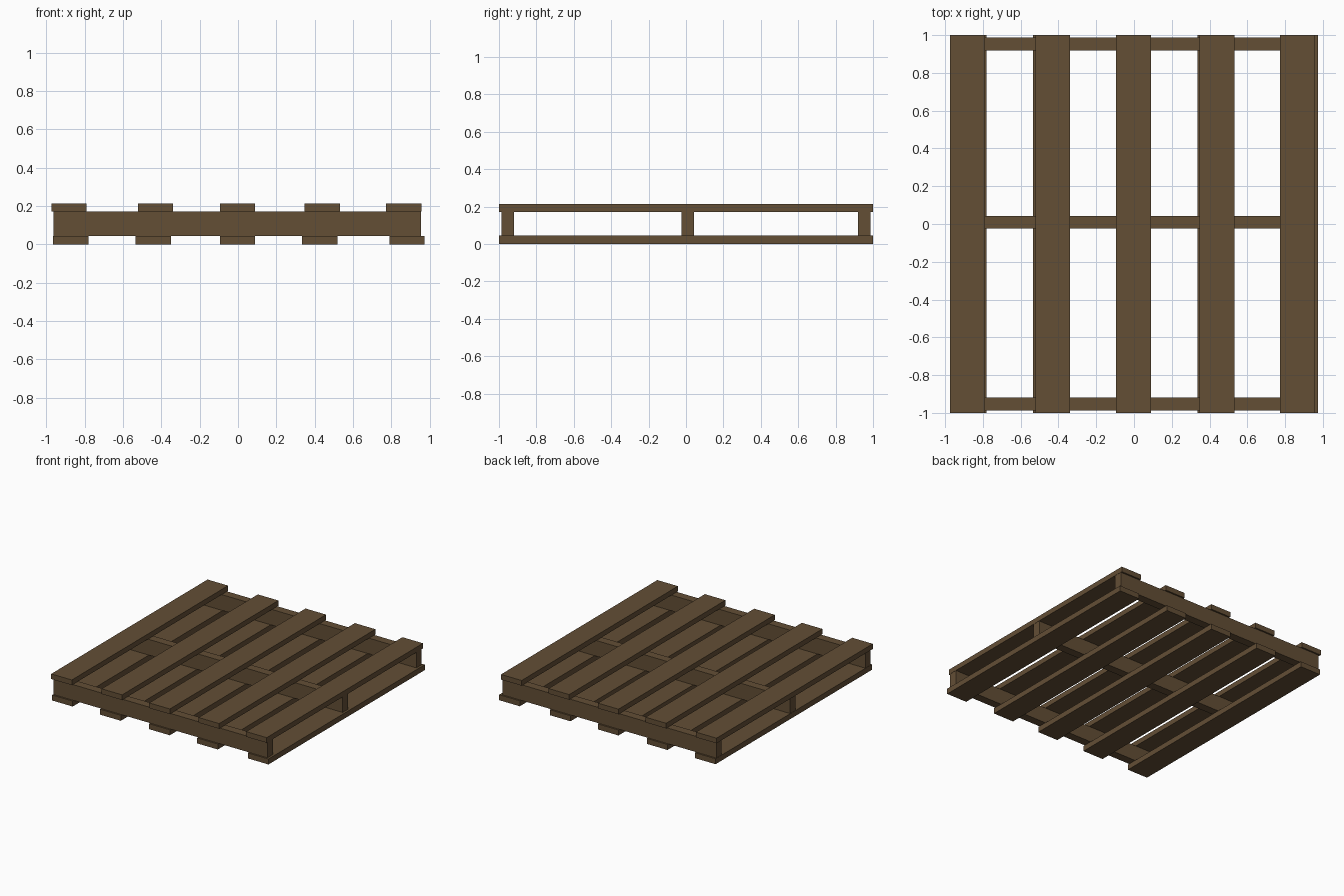
import bpy

if "Cube" in bpy.data.objects:
    bpy.data.objects.remove(bpy.data.objects["Cube"])

wood = bpy.data.materials.new("brown wood")
wood.diffuse_color = (0.125, 0.077, 0.036, 1)
wood.use_nodes = True
wood.node_tree.nodes["Principled BSDF"].inputs["Base Color"].default_value = wood.diffuse_color


def plank(name, x, y, z):
    """Box spanning the given (min, max) ranges."""
    bpy.ops.mesh.primitive_cube_add(size=1, location=[sum(r) / 2 for r in (x, y, z)])
    ob = bpy.context.object
    ob.name = name
    ob.scale = [r[1] - r[0] for r in (x, y, z)]
    bpy.ops.object.transform_apply(location=False, rotation=False, scale=True)
    ob.data.materials.append(wood)


BOARD = 0.184          # deck board width
LOW, HIGH, TOP = 0.044, 0.171, 0.213

# Top deck boards, slightly uneven spacing
for i, cx in enumerate((-0.881, -0.430, -0.003, 0.439, 0.865)):
    plank(f"top_board_{i + 1}", (cx - BOARD / 2, cx + BOARD / 2), (-1, 1), (HIGH, TOP))

# Bottom deck boards
for i, cx in enumerate((-0.873, -0.442, -0.003, 0.427, 0.881)):
    plank(f"bottom_board_{i + 1}", (cx - BOARD / 2, cx + BOARD / 2), (-1, 1), (0, LOW))

# Cross stringers between the decks
for name, cy in (("front", -0.953), ("middle", 0.009), ("back", 0.953)):
    plank(f"{name}_stringer", (-0.963, 0.955), (cy - 0.034, cy + 0.034), (LOW, HIGH))
